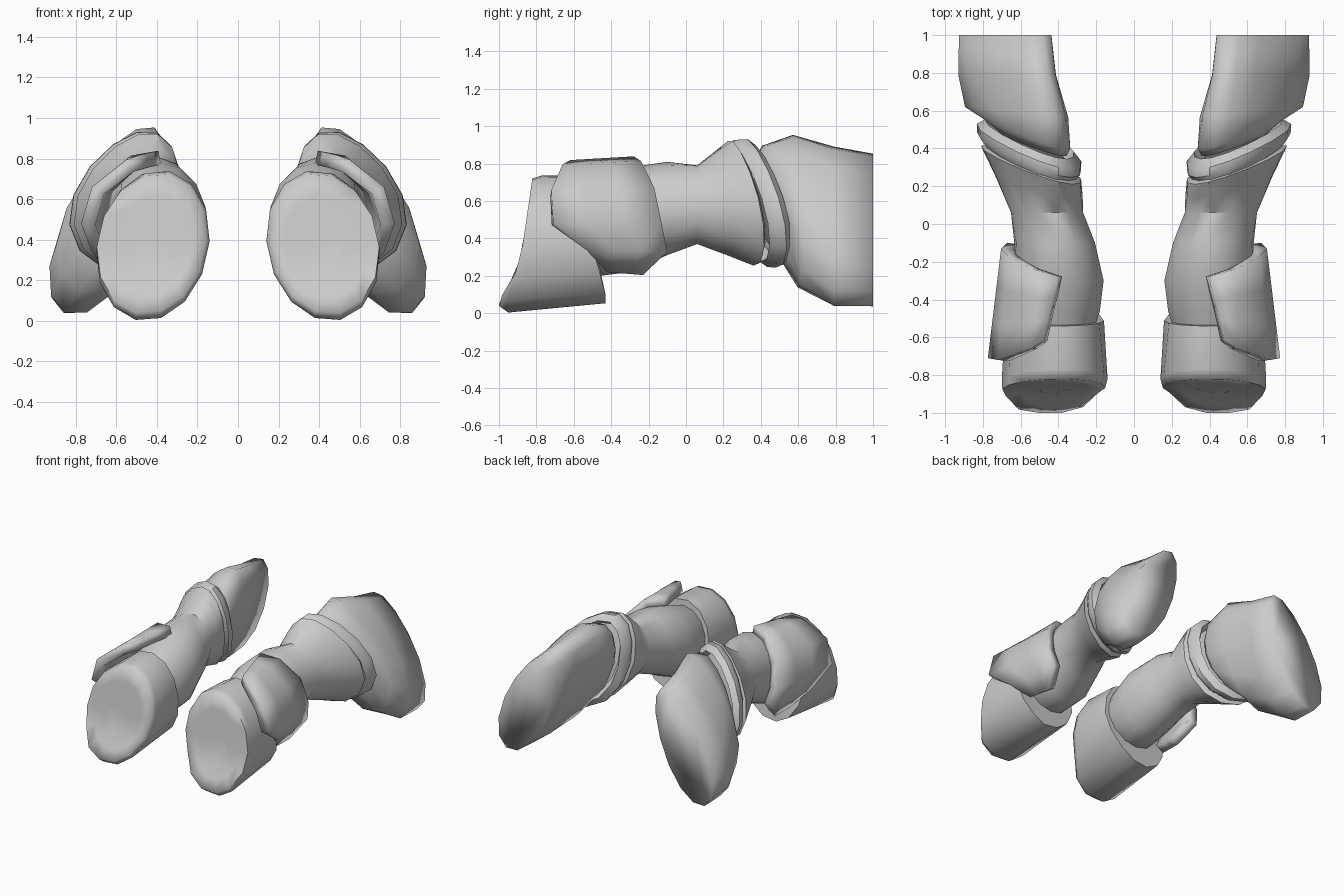
import bpy, bmesh
from math import sin, cos, radians, pi

if "Cube" in bpy.data.objects:
    bpy.data.objects.remove(bpy.data.objects["Cube"])

SIDES = 14


def interp(t, pts):
    """Piecewise linear lookup through sorted (t, value) pairs."""
    if t <= pts[0][0]:
        return pts[0][1]
    for (t0, v0), (t1, v1) in zip(pts, pts[1:]):
        if t <= t1:
            return v0 + (v1 - v0) * (t - t0) / (t1 - t0)
    return pts[-1][1]


def plane(cx, cy, cz, slope_x=0.0, slope_z=0.0):
    """Tilted cutting plane giving y for any x, z."""
    return lambda x, z: cy + slope_x * (x - cx) + slope_z * (z - cz)


def section(cx, cz, width, height, roll, y_of, taper=0.0):
    """Oval ring leaning by roll degrees, narrowed upward by taper, laid on a y surface."""
    r, ring = radians(roll), []
    for i in range(SIDES):
        a = 2 * pi * i / SIDES
        u, v = width * sin(a) * (1 - taper * cos(a)), height * cos(a)
        x = cx + u * cos(r) - v * sin(r)
        z = cz + u * sin(r) + v * cos(r)
        ring.append((x, y_of(x, z), z))
    return ring


def finish(name, bm, angle, thickness=0):
    mesh = bpy.data.meshes.new(name)
    bm.to_mesh(mesh)
    bm.free()
    obj = bpy.data.objects.new(name, mesh)
    bpy.context.collection.objects.link(obj)
    bpy.ops.object.select_all(action='DESELECT')
    obj.select_set(True)
    bpy.context.view_layer.objects.active = obj
    bpy.ops.object.shade_smooth_by_angle(angle=radians(angle))
    if thickness:
        solid = obj.modifiers.new("thickness", 'SOLIDIFY')
        solid.thickness, solid.offset = thickness, -1
    obj.modifiers.new("other_leg", 'MIRROR').use_axis[0] = True
    return obj


def loft(name, rings, closed=False, angle=40):
    """Skin rings; closed joins last to first, otherwise the ends are capped."""
    bm = bmesh.new()
    loops = [[bm.verts.new(p) for p in ring] for ring in rings]
    pairs = list(zip(loops, loops[1:])) + ([(loops[-1], loops[0])] if closed else [])
    for a, b in pairs:
        for i in range(SIDES):
            j = (i + 1) % SIDES
            bm.faces.new((a[i], a[j], b[j], b[i]))
    if not closed:
        bm.faces.new(loops[0])
        bm.faces.new(loops[-1])
    bmesh.ops.recalc_face_normals(bm, faces=bm.faces)
    return finish(name, bm, angle)


# Foot: sloping sole face, bottom lip, body narrowing to the rear opening
def sole_y(x, z):
    return interp(z, [(0.0, -1.0), (0.07, -1.0), (0.25, -0.89), (0.73, -0.82)])


def rear_y(x, z):
    return interp(z, [(0.1, -0.43), (0.4, -0.51), (0.74, -0.54)])


loft("foot", [
    section(0.425, 0.36, 0.10, 0.13, 13, sole_y),
    section(0.425, 0.37, 0.20, 0.25, 13, sole_y),
    section(0.425, 0.38, 0.268, 0.35, 13, sole_y),
    section(0.42, 0.37, 0.275, 0.376, 13, lambda x, z: sole_y(x, z) + 0.05),
    section(0.42, 0.395, 0.258, 0.347, 10, rear_y),
    section(0.42, 0.41, 0.22, 0.31, 10, rear_y),
], angle=80)

# Lower leg: tube flaring into a slanted cuff
loft("lower_leg", [
    section(0.40, 0.46, 0.20, 0.23, 0, plane(0.40, -0.54, 0.46)),
    section(0.40, 0.46, 0.225, 0.26, 0, plane(0.40, -0.46, 0.46)),
    section(0.39, 0.50, 0.235, 0.28, 0, plane(0.39, -0.30, 0.50)),
    section(0.42, 0.56, 0.215, 0.25, 5, plane(0.42, -0.10, 0.56)),
    section(0.46, 0.58, 0.19, 0.215, 12, plane(0.46, 0.06, 0.58)),
    section(0.49, 0.59, 0.222, 0.285, 21, plane(0.49, 0.19, 0.59, 0.2, -0.1), 0.15),
    section(0.525, 0.595, 0.25, 0.35, 22, plane(0.525, 0.31, 0.595, 0.3, -0.15), 0.2),
    section(0.525, 0.595, 0.21, 0.31, 22, plane(0.525, 0.33, 0.595, 0.3, -0.15), 0.2),
])

# Band: rounded ring behind the cuff
loft("knee_band", [
    section(0.535, 0.595, w, h, 22, plane(0.535, y, 0.595, 0.32, -0.2), 0.2)
    for y, w, h in [(0.33, 0.23, 0.33), (0.365, 0.26, 0.357), (0.41, 0.262, 0.36),
                    (0.45, 0.22, 0.32), (0.39, 0.18, 0.28)]
], closed=True)

# Upper leg: leaning oval, cut flat at the rear
loft("upper_leg", [
    section(0.52, 0.60, 0.16, 0.25, 24, plane(0.52, 0.42, 0.60, 0.3, -0.1), 0.2),
    section(0.555, 0.585, 0.21, 0.34, 24, plane(0.555, 0.48, 0.585, 0.3, -0.1), 0.2),
    section(0.60, 0.55, 0.22, 0.445, 25, plane(0.60, 0.59, 0.55, 0.1), 0.22),
    section(0.655, 0.465, 0.19, 0.47, 25, plane(0.655, 0.79, 0.465), 0.2),
    section(0.67, 0.445, 0.178, 0.45, 25, plane(0.67, 1.00, 0.445), 0.15),
], angle=100)

# Guard plate: thick curved shell over the top and outer side of the ankle
guard = bmesh.new()
grid = []
for ang, y0, y1 in [(95, -0.62, -0.28), (68, -0.66, -0.24), (32, -0.72, -0.17),
                    (0, -0.71, -0.13), (-25, -0.53, -0.10), (-50, -0.42, -0.23)]:
    row = []
    for k in range(4):
        y = y0 + (y1 - y0) * k / 3
        rx = interp(y, [(-0.72, 0.355), (-0.10, 0.28)])
        top_shift = (0.09 if ang > 90 else 0) * (1 - k / 3)
        row.append(guard.verts.new((0.42 + rx * cos(radians(ang)) + top_shift, y,
                                    0.48 + (0.34 + 0.02 * k / 3) * sin(radians(ang)))))
    grid.append(row)
for a, b in zip(grid, grid[1:]):
    for k in range(3):
        guard.faces.new((b[k], b[k + 1], a[k + 1], a[k]))
finish("ankle_guard", guard, 40, 0.07)
